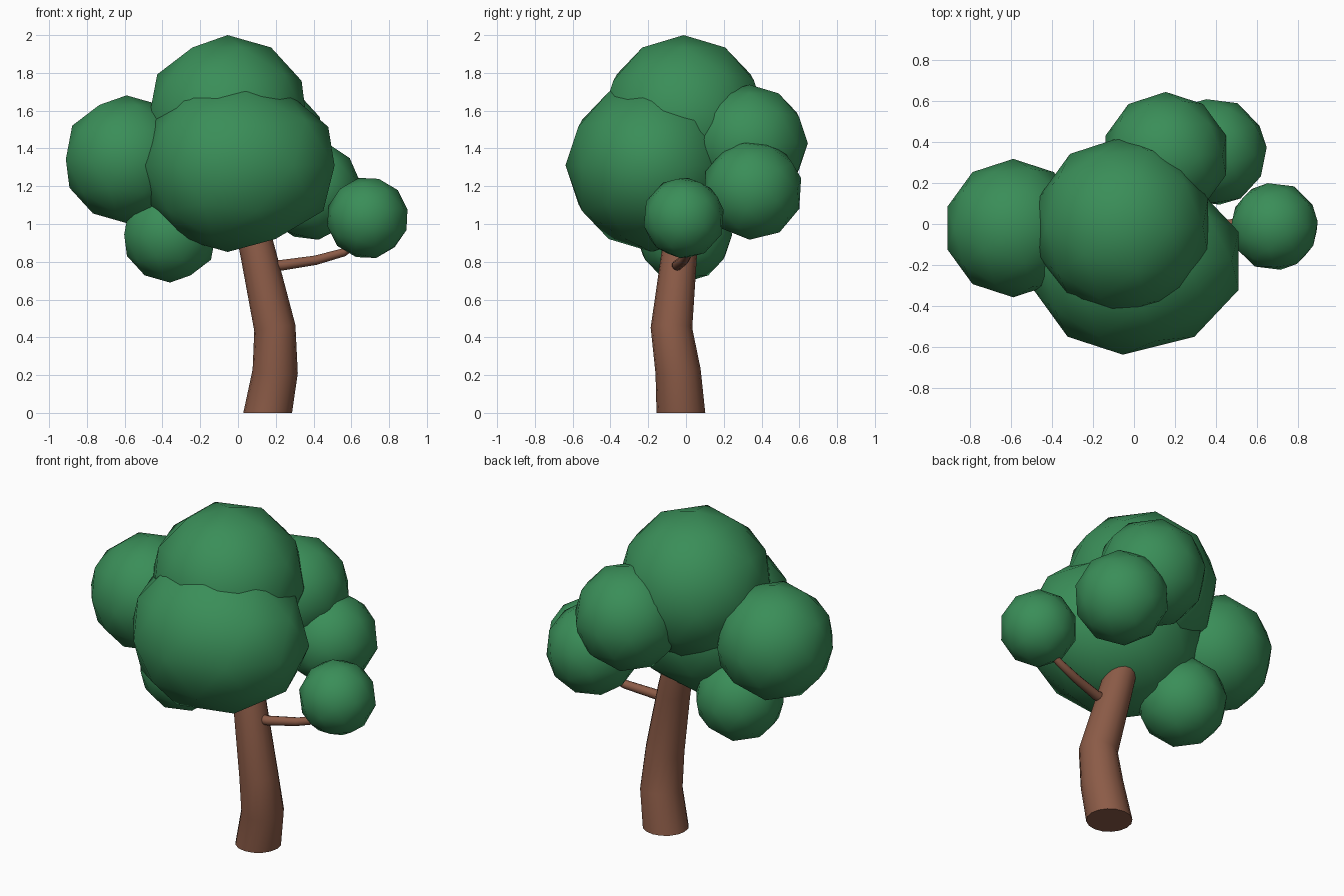
import bpy, bmesh, math
from mathutils import Vector, Matrix, Euler

if "Cube" in bpy.data.objects:
    bpy.data.objects.remove(bpy.data.objects["Cube"])


def material(name, color):
    m = bpy.data.materials.new(name)
    m.diffuse_color = (*color, 1)
    m.use_nodes = True
    m.node_tree.nodes["Principled BSDF"].inputs["Base Color"].default_value = m.diffuse_color
    return m


LEAF = material("leaf_green", (0.042, 0.27, 0.098))
BARK = material("bark_brown", (0.26, 0.105, 0.063))


def finish(name, bm, mat, caps_flat=False):
    bmesh.ops.recalc_face_normals(bm, faces=bm.faces)
    for f in bm.faces:
        f.smooth = not (caps_flat and len(f.verts) > 4)
    me = bpy.data.meshes.new(name)
    bm.to_mesh(me)
    bm.free()
    me.materials.append(mat)
    ob = bpy.data.objects.new(name, me)
    bpy.context.collection.objects.link(ob)
    if caps_flat:  # crisp rim at the tube ends
        bpy.context.view_layer.objects.active = ob
        ob.select_set(True)
        bpy.ops.object.shade_smooth_by_angle(angle=math.radians(50))
        ob.select_set(False)


def clump(name, loc, r, rot=(0, 0, 0), stretch=1.0):
    """Low-poly leaf ball; stretch widens its +x half."""
    bm = bmesh.new()
    bmesh.ops.create_icosphere(bm, subdivisions=2, radius=r)
    for v in bm.verts:
        if v.co.x > 0:
            v.co.x *= stretch
    bm.transform(Matrix.Translation(loc) @ Euler(rot).to_matrix().to_4x4())
    finish(name, bm, LEAF)


def tube(name, path, sides, flat_base=False):
    """Skin rings of (x, y, z, radius) along a path."""
    bm = bmesh.new()
    pts = [Vector(p[:3]) for p in path]
    rings = []
    for i, p in enumerate(pts):
        d = pts[min(i + 1, len(pts) - 1)] - pts[max(i - 1, 0)]
        d.normalize()
        if flat_base and i == 0:
            d = Vector((0, 0, 1))
        side = Vector((0, 1, 0)).cross(d).normalized()
        up = d.cross(side)
        rings.append([bm.verts.new(p + path[i][3] * (
            side * math.cos(2 * math.pi * k / sides) + up * math.sin(2 * math.pi * k / sides)))
            for k in range(sides)])
    for a, b in zip(rings, rings[1:]):
        for k in range(sides):
            n = (k + 1) % sides
            bm.faces.new((a[k], a[n], b[n], b[k]))
    bm.faces.new(rings[0])
    bm.faces.new(rings[-1])
    finish(name, bm, BARK, True)


# Foliage
clump("top_foliage", (-0.055, -0.012, 1.562), 0.438)
clump("front_foliage", (-0.055, -0.18, 1.31), 0.458, stretch=1.3)
clump("left_foliage", (-0.59, -0.02, 1.343), 0.338)
clump("lower_left_foliage", (-0.36, -0.01, 0.945), 0.255)
clump("back_foliage", (0.155, 0.335, 1.428), 0.31)
clump("back_right_foliage", (0.385, 0.352, 1.18), 0.267, (0.25, 0.3, 0.2))
clump("right_foliage", (0.685, -0.012, 1.032), 0.218, (0.2, 0.25, 0.2))

# Trunk and side branch
tube("trunk", [(0.157, -0.027, 0, 0.129), (0.197, -0.042, 0.22, 0.12),
               (0.195, -0.077, 0.45, 0.11), (0.105, -0.035, 0.85, 0.094),
               (0.05, -0.02, 1.08, 0.085)], 16, True)
tube("branch", [(0.13, -0.05, 0.775, 0.03), (0.24, -0.045, 0.783, 0.028),
                (0.41, -0.01, 0.808, 0.025), (0.56, 0.015, 0.85, 0.022),
                (0.66, 0.0, 0.93, 0.018)], 10)
